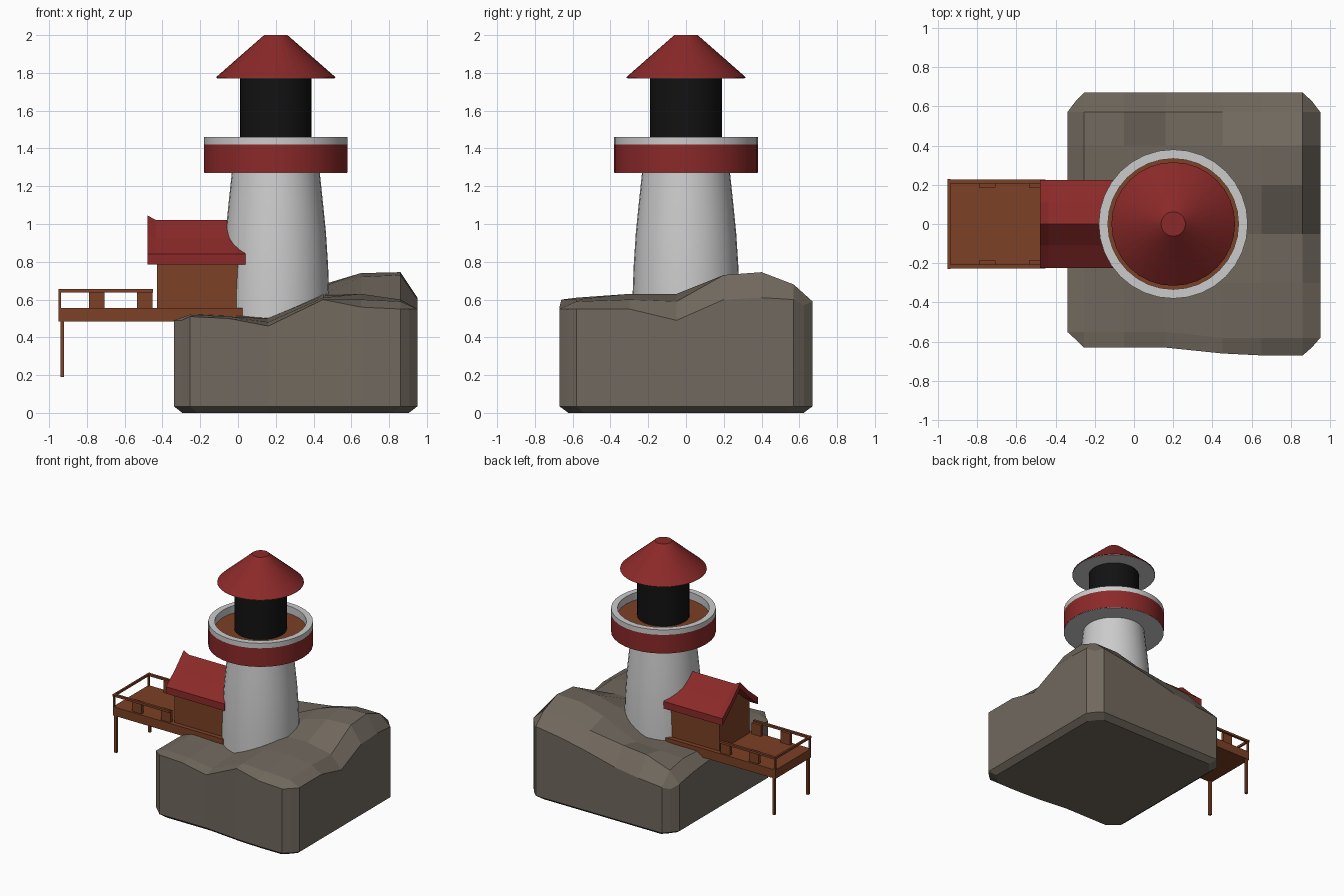
import bpy, bmesh, math
from mathutils import Vector

if "Cube" in bpy.data.objects:
    bpy.data.objects.remove(bpy.data.objects["Cube"])


def material(name, rgb):
    m = bpy.data.materials.new(name)
    m.diffuse_color = (*rgb, 1)
    m.use_nodes = True
    m.node_tree.nodes["Principled BSDF"].inputs["Base Color"].default_value = m.diffuse_color
    return m


RED = material("red_paint", (0.26, 0.022, 0.022))
WOOD = material("wood", (0.20, 0.052, 0.019))
ROCK = material("rock", (0.165, 0.14, 0.112))
BLACK = material("black_glass", (0.006, 0.006, 0.006))


def finish(name, bm, mat=None, smooth=False):
    bmesh.ops.recalc_face_normals(bm, faces=bm.faces)
    me = bpy.data.meshes.new(name)
    bm.to_mesh(me)
    bm.free()
    ob = bpy.data.objects.new(name, me)
    bpy.context.collection.objects.link(ob)
    if mat:
        me.materials.append(mat)
    if smooth:
        bpy.ops.object.select_all(action='DESELECT')
        ob.select_set(True)
        bpy.context.view_layer.objects.active = ob
        bpy.ops.object.shade_smooth_by_angle(angle=math.radians(30))
    return ob


def box(name, x0, x1, y0, y1, z0, z1, mat):
    bm = bmesh.new()
    bmesh.ops.create_cube(bm, size=1)
    for v in bm.verts:
        v.co = ((x0 + x1) / 2 + v.co.x * (x1 - x0),
                (y0 + y1) / 2 + v.co.y * (y1 - y0),
                (z0 + z1) / 2 + v.co.z * (z1 - z0))
    return finish(name, bm, mat)


def lathe(name, profile, mat=None, closed=False, sides=32):
    """Revolve (radius, z) points about the tower axis; open profiles get caps."""
    bm = bmesh.new()
    rings = [[bm.verts.new((0.2 + r * math.cos(2 * math.pi * i / sides),
                            r * math.sin(2 * math.pi * i / sides), z))
              for i in range(sides)] for r, z in profile]
    pairs = list(zip(rings, rings[1:]))
    if closed:
        pairs.append((rings[-1], rings[0]))
    else:
        bm.faces.new(rings[0])
        bm.faces.new(rings[-1])
    for a, b in pairs:
        for i in range(sides):
            j = (i + 1) % sides
            bm.faces.new((a[i], a[j], b[j], b[i]))
    return finish(name, bm, mat, smooth=True)


def loft_x(name, sections, mat):
    """Join matching (y, z) outlines placed at successive x positions."""
    bm = bmesh.new()
    rings = [[bm.verts.new((x, y, z)) for y, z in pts] for x, pts in sections]
    n = len(rings[0])
    for a, b in zip(rings, rings[1:]):
        for i in range(n):
            j = (i + 1) % n
            bm.faces.new((a[i], a[j], b[j], b[i]))
    bm.faces.new(rings[0])
    bm.faces.new(rings[-1])
    return finish(name, bm, mat)


# Rock: coarse height grid with cut corners, vertical walls and a bevelled foot
xs = [-0.34, -0.255, -0.05, 0.16, 0.45, 0.65, 0.86, 0.95]
ys = [-0.67, -0.58, -0.30, -0.05, 0.20, 0.40, 0.57, 0.67]
front = [-0.63, -0.63, -0.63, -0.63, -0.66, -0.67, -0.67, -0.67]
heights = [
    [.49, .51, .50, .46, .60, .56, .55, .55],
    [.49, .52, .51, .48, .61, .60, .59, .55],
    [.49, .52, .51, .50, .62, .63, .60, .55],
    [.48, .52, .52, .52, .63, .63, .59, .49],
    [.46, .52, .52, .54, .67, .72, .73, .60],
    [.44, .53, .54, .55, .68, .74, .745, .61],
    [.41, .50, .57, .59, .63, .68, .68, .60],
    [.38, .40, .42, .45, .52, .56, .59, .57],
]
bm = bmesh.new()
N = len(xs)
grid = []
for r in range(N):
    row = []
    for c in range(N):
        x, y = xs[c], ys[r]
        if r == 0:
            y = front[c]
        if r == 1 and c < 4:
            y = -0.55
        if r in (0, N - 1) and c in (0, N - 1):
            x += 0.042 if c == 0 else -0.042
            y += 0.042 if r == 0 else -0.045
        row.append(bm.verts.new((x, y, heights[r][c])))
    grid.append(row)
for r in range(N - 1):
    for c in range(N - 1):
        bm.faces.new((grid[r][c], grid[r][c + 1], grid[r + 1][c + 1], grid[r + 1][c]))
edge = (grid[0][:-1] + [grid[r][-1] for r in range(N - 1)]
        + grid[-1][:0:-1] + [grid[r][0] for r in range(N - 1, 0, -1)])
low = [bm.verts.new((v.co.x, v.co.y, 0.035)) for v in edge]
foot = [bm.verts.new((0.305 + (v.co.x - 0.305) * 0.93, v.co.y * 0.93, 0)) for v in edge]
for a, b in ((edge, low), (low, foot)):
    for i in range(len(a)):
        j = (i + 1) % len(a)
        bm.faces.new((a[i], a[j], b[j], b[i]))
bm.faces.new(foot)
finish("rock", bm, ROCK)

# Tower, gallery, lantern and cap
lathe("tower", [(.285, .42), (.283, .62), (.277, .78), (.266, .95),
                (.250, 1.11), (.232, 1.28)])
lathe("gallery_underside", [(.378, 1.27), (.378, 1.285)])
lathe("gallery_band", [(.38, 1.272), (.38, 1.42), (.335, 1.42), (.335, 1.272)], RED, True)
lathe("gallery_rim", [(.38, 1.42), (.38, 1.46), (.333, 1.46), (.333, 1.38)], None, True)
lathe("gallery_floor", [(.334, 1.385), (.334, 1.40)], WOOD)
lathe("lantern", [(.19, 1.39), (.19, 1.785)], BLACK)
lathe("cap", [(.315, 1.774), (.313, 1.78), (.062, 2.0)], RED)
lathe("cap_underside", [(.31, 1.771), (.31, 1.776)])

# Hut with a gabled roof whose ridge lifts at the outer end
wall = [(-.19, .54), (.19, .54), (.19, .82), (0, .985), (-.19, .82)]
loft_x("hut_walls", [(-.43, wall), (0.02, wall)], WOOD)


def roof_section(ridge, mid):
    return [(-.225, .785), (-.225, .84), (-.11, mid), (0, ridge), (.11, mid),
            (.225, .84), (.225, .785), (.11, mid - .05), (0, ridge - .05), (-.11, mid - .05)]


loft_x("hut_roof", [(-.48, roof_section(1.045, .935)), (-.435, roof_section(1.022, .922)),
                    (.04, roof_section(1.022, .922))], RED)

# Jetty deck, end rail, side rails, panels and legs
box("deck", -.95, .025, -.225, .225, .485, .555, WOOD)
box("end_rail", -.95, -.935, -.23, .23, .638, .655, WOOD)
for side, s in (("front", -1), ("back", 1)):
    def side_box(name, x0, x1, ya, yb, z0, z1):
        box(f"{side}_{name}", x0, x1, min(s * ya, s * yb), max(s * ya, s * yb), z0, z1, WOOD)
    side_box("rail", -.95, -.45, .207, .227, .638, .655)
    side_box("corner_post", -.95, -.937, .21, .225, .55, .64)
    side_box("leg", -.94, -.92, .203, .223, .19, .49)
    for k, x in enumerate((-.79, -.535)):
        side_box(f"panel_{k + 1}", x, x + .083, .185, .21, .55, .645)
